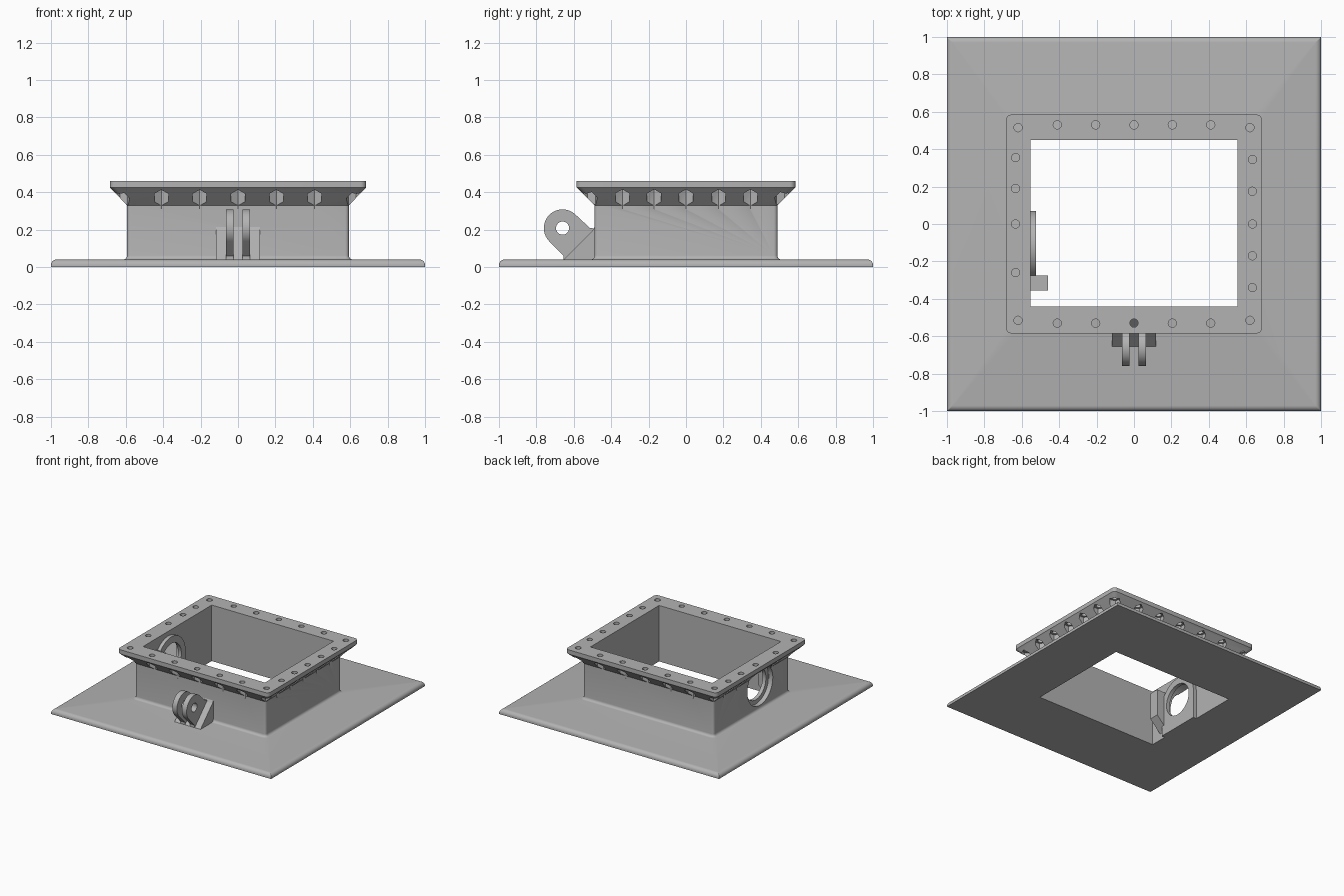
import bpy, bmesh, math
from mathutils import Matrix, Vector

cube = bpy.data.objects.get("Cube")
if cube:
    bpy.data.objects.remove(cube, do_unlink=True)

grey = bpy.data.materials.new("plain grey")
grey.use_nodes = True
grey.diffuse_color = (0.45, 0.45, 0.45, 1)
bsdf = next(n for n in grey.node_tree.nodes if n.type == 'BSDF_PRINCIPLED')
bsdf.inputs["Base Color"].default_value = grey.diffuse_color


def finish(bm, name):
    bmesh.ops.recalc_face_normals(bm, faces=bm.faces)
    mesh = bpy.data.meshes.new(name)
    bm.to_mesh(mesh)
    bm.free()
    mesh.materials.append(grey)
    ob = bpy.data.objects.new(name, mesh)
    bpy.context.collection.objects.link(ob)
    return ob


def smooth(ob):
    bpy.ops.object.select_all(action='DESELECT')
    ob.select_set(True)
    bpy.context.view_layer.objects.active = ob
    bpy.ops.object.shade_smooth_by_angle(angle=math.radians(30))


def cut(ob, *cutters):
    """Subtract each cutter, bake the result and drop the cutters."""
    for c in cutters:
        c.hide_render = True
        mod = ob.modifiers.new("cut", 'BOOLEAN')
        mod.operation, mod.solver, mod.object = 'DIFFERENCE', 'EXACT', c
    bpy.context.view_layer.update()
    dg = bpy.context.evaluated_depsgraph_get()
    mesh = bpy.data.meshes.new_from_object(ob.evaluated_get(dg))
    ob.modifiers.clear()
    ob.data = mesh
    for c in cutters:
        bpy.data.objects.remove(c, do_unlink=True)


def rounded_rect(hx, hy, r, n=5):
    pts = []
    for q, (sx, sy) in enumerate([(1, 1), (-1, 1), (-1, -1), (1, -1)]):
        for i in range(n + 1):
            a = math.pi / 2 * (q + i / n)
            pts.append((sx * (hx - r) + r * math.cos(a), sy * (hy - r) + r * math.sin(a)))
    return pts


def loft(name, sections):
    """Solid through rounded rectangles (half x, half y, corner radius, z)."""
    bm = bmesh.new()
    rings = [[bm.verts.new((x, y, z)) for x, y in rounded_rect(hx, hy, r)]
             for hx, hy, r, z in sections]
    for a, b in zip(rings, rings[1:]):
        for i in range(len(a)):
            j = (i + 1) % len(a)
            bm.faces.new((a[i], a[j], b[j], b[i]))
    bm.faces.new(rings[0][::-1])
    bm.faces.new(rings[-1])
    return finish(bm, name)


def prism(name, outline, x0, x1):
    """Extrude a (y, z) outline along x."""
    bm = bmesh.new()
    face = bm.faces.new([bm.verts.new((x0, y, z)) for y, z in outline])
    res = bmesh.ops.extrude_face_region(bm, geom=[face])
    bmesh.ops.translate(bm, vec=(x1 - x0, 0, 0),
                        verts=[v for v in res["geom"] if isinstance(v, bmesh.types.BMVert)])
    return finish(bm, name)


def arc(cy, cz, r, a0, a1, n=32):
    angles = [math.radians(a0 + (a1 - a0) * i / n) for i in range(n + 1)]
    return [(cy + r * math.cos(a), cz + r * math.sin(a)) for a in angles]


def disc(name, cy, cz, r, x0, x1):
    return prism(name, arc(cy, cz, r, 0, 360, 48)[:-1], x0, x1)


def posts(name, spots, r, sides, z0, z1):
    """Upright cylinders at (x, y, turn) spots, gathered in one mesh."""
    bm = bmesh.new()
    for x, y, turn in spots:
        m = Matrix.Translation((x, y, (z0 + z1) / 2)) @ Matrix.Rotation(turn, 4, 'Z')
        bmesh.ops.create_cone(bm, cap_ends=True, segments=sides, radius1=r, radius2=r,
                              depth=z1 - z0, matrix=m)
    return finish(bm, name)


# Base plate with rounded rim, filleted curb wall and flared bolting flange
WX, WY, RIM, FIL = 0.593, 0.489, 0.03, 0.022
sections = [(1, 1, 0.003, 0)]
for i in range(7):
    a = math.pi / 2 * i / 6
    d = RIM * (1 - math.cos(a))
    sections.append((1 - d, 1 - d, 0.003, 0.04 - RIM + RIM * math.sin(a)))
for i in range(6):
    a = math.pi / 2 * i / 5
    d = FIL * (1 - math.sin(a))
    sections.append((WX + d, WY + d, 0.02 + d, 0.04 + FIL * (1 - math.cos(a))))
sections += [(WX, WY, 0.02, 0.33), (0.685, 0.585, 0.03, 0.425), (0.685, 0.585, 0.03, 0.46)]
body = loft("flanged_base", sections)

# Bolt positions: front and back rows, sides, corners
spots = [(x, s * 0.53, 0) for x in (-0.41, -0.205, 0, 0.205, 0.41) for s in (-1, 1)]
spots += [(0.633, y, math.pi / 2) for y in (-0.34, -0.17, 0, 0.175, 0.345)]
spots += [(-0.633, y, math.pi / 2) for y in (-0.26, 0, 0.19, 0.355)]
spots += [(sx * 0.62, sy * 0.515, -sx * sy * math.pi / 4) for sx in (-1, 1) for sy in (-1, 1)]

# Central opening, side port, nut pockets and bolt holes
PY, PZ = -0.115, 0.237
opening = prism("opening_cutter", [(-0.442, -1), (0.45, -1), (0.45, 1), (-0.442, 1)], -0.554, 0.554)
port = disc("port_cutter", PY, PZ, 0.165, -0.9, -0.4)
pockets = posts("pocket_cutter", spots, 0.043, 6, 0.31, 0.416)
holes = posts("hole_cutter", spots, 0.022, 24, 0.4, 0.5)
cut(body, opening, port, pockets, holes)
smooth(body)

# Arched boss behind the side port
boss = prism("port_boss", arc(PY, PZ, 0.185, 0, 180) + [(PY - 0.185, 0), (PY + 0.185, 0)],
             -0.555, -0.525)
cut(boss, disc("boss_cutter", PY, PZ, 0.13, -0.7, -0.4))
smooth(boss)

# Inner post with a sloping foot
bm = bmesh.new()
profile = [(-0.557, 0.05), (-0.46, 0.15), (-0.46, 0.37), (-0.557, 0.37)]
face = bm.faces.new([bm.verts.new((x, -0.355, z)) for x, z in profile])
res = bmesh.ops.extrude_face_region(bm, geom=[face])
bmesh.ops.translate(bm, vec=(0, 0.08, 0),
                    verts=[v for v in res["geom"] if isinstance(v, bmesh.types.BMVert)])
finish(bm, "inner_post")

# Sloping foot of the hinge, flaring slightly where it meets wall and plate
prism("hinge_foot", [(-0.485, 0.035), (-0.66, 0.035), (-0.64, 0.055), (-0.5, 0.195),
                     (-0.485, 0.22)], -0.118, 0.118)

# Pair of teardrop hinge lugs
HY, HZ = -0.66, 0.208
for side, x in (("right", -0.044), ("left", 0.044)):
    outline = arc(HY, HZ, 0.1, 45, 225) + [(-0.655, 0.06), (-0.655, 0.035),
                                           (-0.485, 0.035), (-0.485, 0.205), (-0.515, 0.21)]
    lug = prism(side + "_hinge_lug", outline, x - 0.021, x + 0.021)
    cut(lug, disc("pin_cutter", HY, HZ, 0.035, x - 0.1, x + 0.1))
    smooth(lug)
